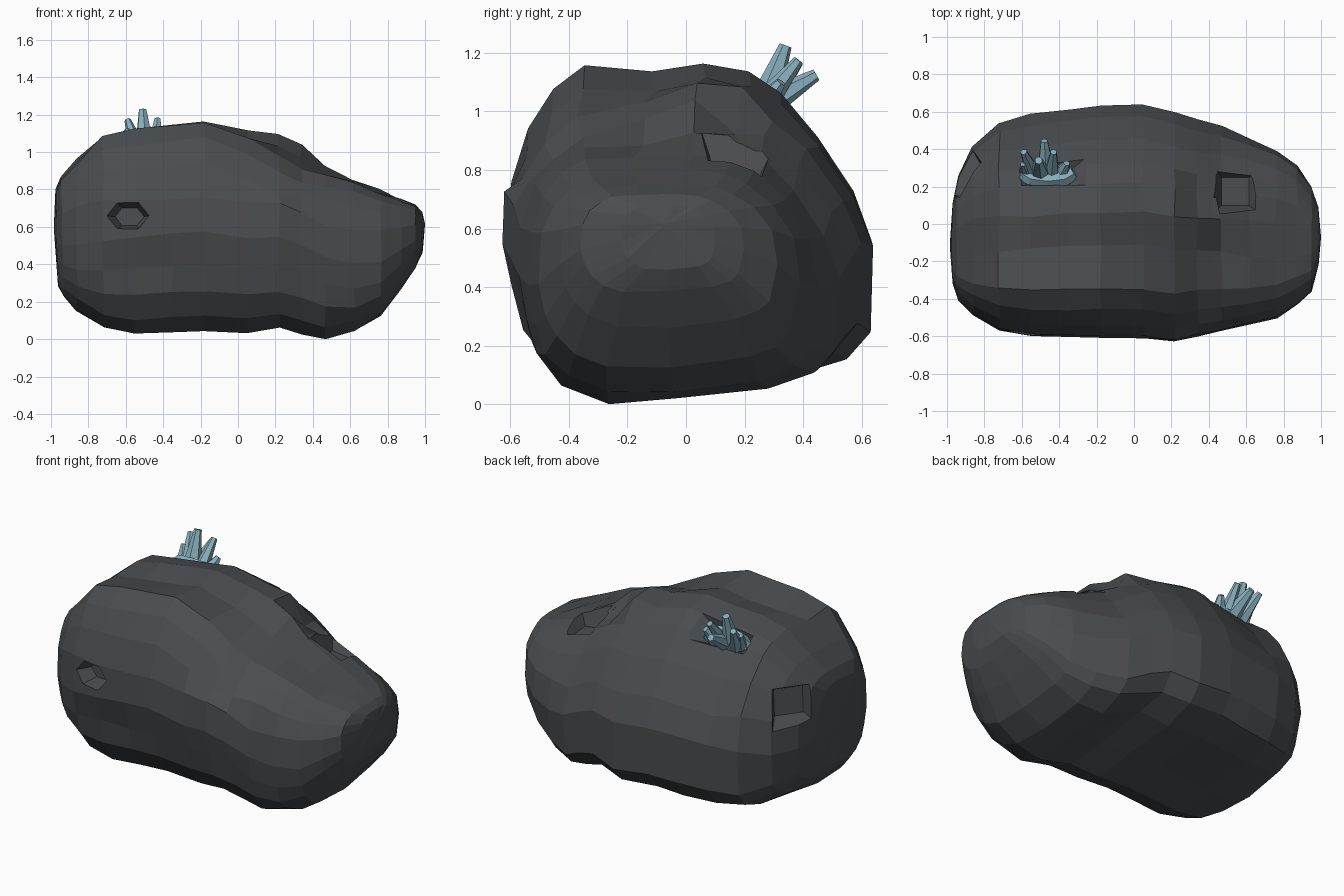
import bpy, bmesh, math, random
from mathutils import Vector, Matrix
from mathutils.bvhtree import BVHTree

if "Cube" in bpy.data.objects:
    bpy.data.objects.remove(bpy.data.objects["Cube"])

random.seed(4)


def material(name, rgb):
    m = bpy.data.materials.new(name)
    m.diffuse_color = (*rgb, 1)
    m.use_nodes = True
    m.node_tree.nodes["Principled BSDF"].inputs["Base Color"].default_value = m.diffuse_color
    return m


STONE = material("dark stone", (0.068, 0.074, 0.080))
CRYSTAL = material("pale blue crystal", (0.25, 0.43, 0.51))


def make_object(name, bm, mat):
    bmesh.ops.recalc_face_normals(bm, faces=bm.faces[:])
    me = bpy.data.meshes.new(name)
    bm.to_mesh(me)
    bm.free()
    me.materials.append(mat)
    ob = bpy.data.objects.new(name, me)
    bpy.context.collection.objects.link(ob)
    return ob


# Boulder cross-section: y in -1..1, height in 0..1
RING = [(-.42, 0), (-.72, .07), (-.88, .19), (-.94, .32), (-1, .47), (-.98, .64),
        (-.89, .8), (-.76, .92), (-.58, .995), (-.2, .965), (.08, .99), (.33, .97),
        (.5, .91), (.7, .77), (.9, .61), (1, .46), (.98, .2), (.85, .11),
        (.55, .065), (0, .03)]


def boxy(v, w):
    """Push a section point towards a rounded box, used at both ends."""
    a = math.atan2(w * 2 - 1, v)
    c, s = math.cos(a), math.sin(a)
    return (math.copysign(abs(c) ** .68, c), .5 + .5 * math.copysign(abs(s) ** .68, s))


# Stations along x: x, front y, back y, top z, bottom z
STATIONS = [(-.97, -.32, .12, .80, .28), (-.94, -.41, .26, .87, .22),
            (-.86, -.49, .41, .965, .15), (-.72, -.57, .54, 1.10, .05),
            (-.55, -.60, .585, 1.13, .03), (-.35, -.605, .615, 1.15, .035),
            (-.18, -.605, .63, 1.17, .04), (.05, -.61, .64, 1.125, .03),
            (.22, -.63, .60, 1.11, .06), (.34, -.60, .56, 1.05, .03),
            (.47, -.575, .52, .93, .0), (.62, -.54, .455, .86, .03),
            (.76, -.50, .39, .80, .12), (.87, -.43, .31, .755, .26),
            (.95, -.36, .20, .72, .38), (.985, -.22, .10, .68, .46)]

# How far the front shoulder drops, per station on the right of the mound
DROP = {.05: .05, .22: .13, .34: .13, .47: .05}

# Boulder body lofted through the stations
bm = bmesh.new()
loops = []
for x, yf, yb, zt, zb in STATIONS:
    loop = []
    box = max(0, min(.65, (x - .4) * 2)) if x > 0 else max(0, min(.7, (-x - .6) * 2.5))
    for v, w in RING:
        bv, bw = boxy(v, w)
        v2, w2 = v + (bv - v) * box, w + (bw - w) * box
        y = (yf + yb) / 2 + v2 * (yb - yf) / 2
        z = zb + w2 * (zt - zb)
        n = .007 if abs(x) < .9 else .003
        dx, dy, dz = (random.uniform(-n, n) for _ in range(3))
        # Small undercut below the front hollow
        if -.7 < x < -.3 and y < -.4 and .3 < z < .5:
            dy += .02
        # Front shoulder drops on the right of the mound
        if y < -.05 and z > .75:
            dz -= DROP.get(x, 0) * min(1, (-.05 - y) / .25) * min(1, (z - .75) / .15)
        # Ledge behind and to the right of the mound
        if .1 < x < .3 and y > .27:
            z = min(z, .97)
        elif .3 < x < .4 and y > .13:
            z = min(z, .92)
        elif .4 < x < .6 and y > .1:
            z = min(z, .885)
        loop.append(bm.verts.new((x + dx - (.03 * (z - .6) if x < -.9 else 0),
                                  y + dy * .7, max(0, z + dz))))
    loops.append(loop)
k = len(RING)
for a, b in zip(loops, loops[1:]):
    for i in range(k):
        j = (i + 1) % k
        bm.faces.new((a[i], a[j], b[j], b[i]))
for loop, ex in ((loops[0], -.985), (loops[-1], 1.0)):
    c = sum((v.co for v in loop), Vector()) / k
    tip = bm.verts.new((ex, c.y, c.z + .04))
    for i in range(k):
        bm.faces.new((loop[i], loop[(i + 1) % k], tip))
bmesh.ops.recalc_face_normals(bm, faces=bm.faces[:])
tree = BVHTree.FromBMesh(bm)
boulder = make_object("boulder", bm, STONE)


def frame(normal):
    """Rotation with z along normal and x level."""
    z = Vector(normal).normalized()
    x = Vector((0, 0, 1)).cross(z)
    x = x.normalized() if x.length > .25 else Vector((1, 0, 0))
    y = z.cross(x).normalized()
    x = y.cross(z)
    return Matrix((x, y, z)).transposed().to_4x4()


def hollow(point, normal, width, height, depth, sides=4):
    """Cut a tapered pit into the boulder; returns the pit's surface centre."""
    n = Vector(normal).normalized()
    hit = tree.ray_cast(Vector(point) + n * .6, -n)[0] or Vector(point)
    out = .05
    b = bmesh.new()
    r_in, r_out = .68, .68 + .32 * (depth + out) / depth
    turn = Matrix.Rotation(math.pi / sides, 4, 'Z')
    q = 1 / math.cos(math.pi / sides)
    bmesh.ops.create_cone(b, cap_ends=True, segments=sides, radius1=r_in * q,
                          radius2=r_out * q, depth=depth + out,
                          matrix=Matrix.Translation((0, 0, (out - depth) / 2)) @ turn)
    b.transform(Matrix.Translation(hit) @ frame(normal)
                @ Matrix.Diagonal((width / 2, height / 2, 1, 1)))
    cutter = make_object("hollow_cutter", b, STONE)
    cutter.hide_render = True
    mod = boulder.modifiers.new("hollow", 'BOOLEAN')
    mod.operation, mod.solver, mod.object = 'DIFFERENCE', 'EXACT', cutter
    bpy.context.view_layer.objects.active = boulder
    bpy.ops.object.modifier_apply(modifier=mod.name)
    bpy.data.objects.remove(cutter)
    return hit


# Four hollows: front, left-back, right ledge, and the crystal bed
hollow((-.59, -.59, .66), (-.1, -1, .05), .20, .14, .10, 6)
hollow((-.90, .25, .75), (-.8, .58, .1), .25, .23, .09)
hollow((.55, .18, .85), (.12, .08, 1), .22, .22, .08)
bed = hollow((-.46, .285, 1.08), (0, .6, .8), .34, .15, .04)

# Crystal cluster: thin bed plus stout blunt spikes that flare at the foot
bm = bmesh.new()
bmesh.ops.create_cone(bm, cap_ends=True, segments=9, radius1=1, radius2=.85, depth=.04,
                      matrix=Matrix.Translation(bed - Vector((0, .003, .006)))
                      @ frame((0, .6, .8)) @ Matrix.Diagonal((.165, .07, 1, 1)))
SPIKES = [((-.04, 0), (-.51, .34, 1.225), .054), ((-.08, .01), (-.59, .385, 1.17), .045),
          ((-.01, .01), (-.48, .445, 1.125), .052), ((.02, 0), (-.43, .385, 1.175), .045),
          ((-.11, 0), (-.595, .32, 1.12), .035), ((.07, 0), (-.36, .325, 1.10), .045)]
for (dx, dy), tip, r in SPIKES:
    base = bed + Vector((dx, dy, -.03))
    axis = Vector(tip) - base
    bmesh.ops.create_cone(bm, cap_ends=True, segments=6, radius1=r, radius2=r * .4,
                          depth=axis.length,
                          matrix=Matrix.Translation((base + Vector(tip)) / 2) @ frame(axis))
make_object("crystal_cluster", bm, CRYSTAL)
